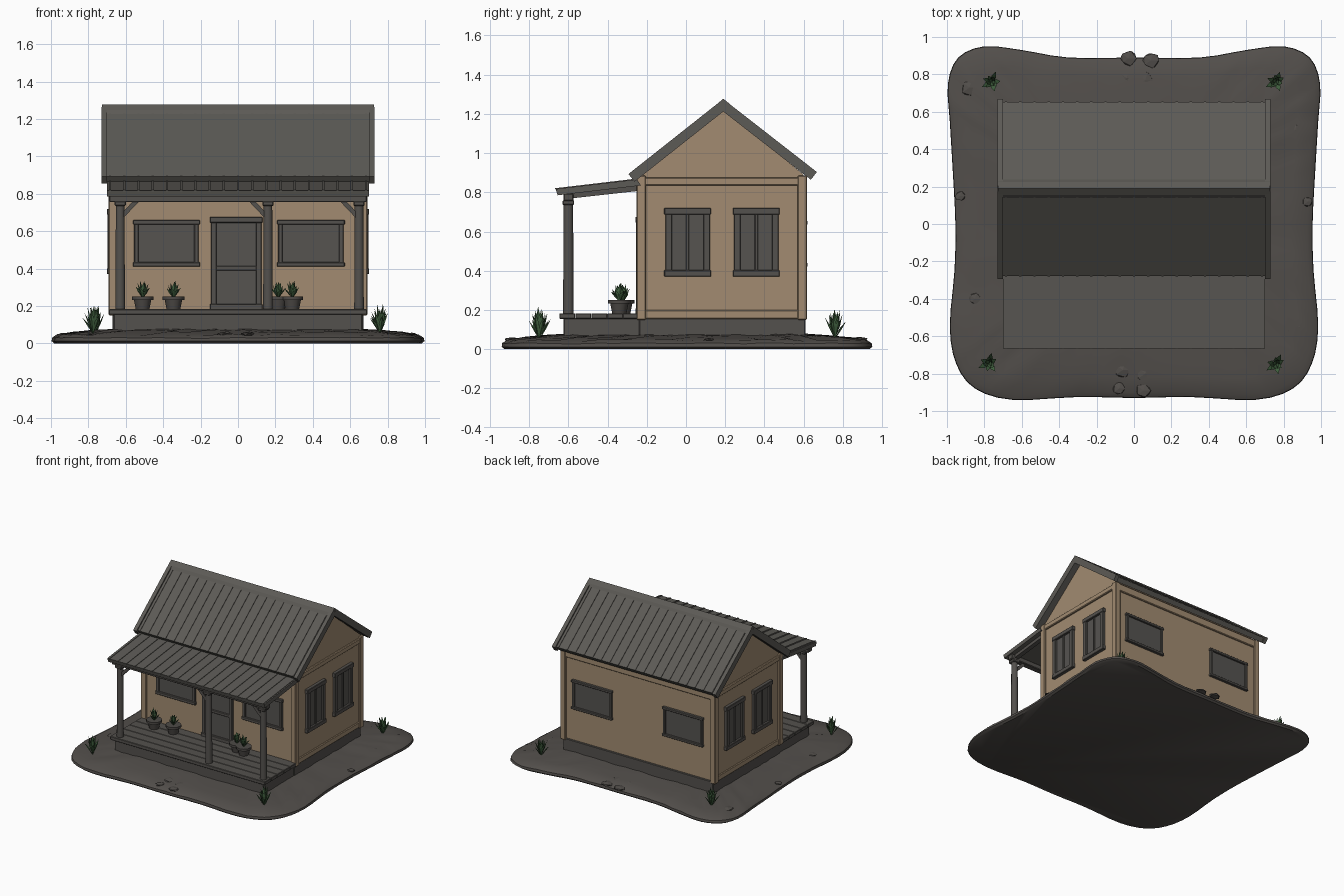
import bpy, bmesh, math, random
from mathutils import Vector, Matrix

if "Cube" in bpy.data.objects:
    bpy.data.objects.remove(bpy.data.objects["Cube"])
random.seed(4)

def mat(name, r, g, b):
    m = bpy.data.materials.new(name)
    m.diffuse_color = (r, g, b, 1)
    m.use_nodes = True
    m.node_tree.nodes["Principled BSDF"].inputs["Base Color"].default_value = m.diffuse_color
    return m

TAN = mat("tan_plank", .36, .26, .165)
WOOD = mat("grey_wood", .088, .082, .075)
ROOF = mat("roof_metal", .108, .103, .092)
EARTH = mat("dark_earth", .085, .077, .070)
GLASS = mat("window_grey", .092, .087, .081)
POT = mat("pot_clay", .075, .068, .062)
LEAF = mat("leaf_green", .055, .125, .052)

def finish(name, bm, m, smooth=False):
    bmesh.ops.recalc_face_normals(bm, faces=bm.faces)
    me = bpy.data.meshes.new(name)
    bm.to_mesh(me)
    bm.free()
    me.materials.append(m)
    o = bpy.data.objects.new(name, me)
    bpy.context.collection.objects.link(o)
    if smooth:
        bpy.ops.object.select_all(action='DESELECT')
        o.select_set(True)
        bpy.context.view_layer.objects.active = o
        bpy.ops.object.shade_smooth_by_angle(angle=math.radians(40))
    return o

def box(name, x, y, z, m, bev=.005):
    """Box from (min, max) ranges, softly bevelled."""
    bm = bmesh.new()
    bmesh.ops.create_cube(bm, size=1)
    for v in bm.verts:
        v.co = Vector([(a + b) / 2 + c * (b - a) for (a, b), c in zip((x, y, z), v.co)])
    if bev:
        bmesh.ops.bevel(bm, geom=bm.edges[:], offset=bev, segments=1, affect='EDGES')
    return finish(name, bm, m)

def beam(name, p, q, w, m, h=None):
    """Rectangular bar from p to q."""
    p, q = Vector(p), Vector(q)
    bm = bmesh.new()
    bmesh.ops.create_cube(bm, size=1)
    bmesh.ops.scale(bm, vec=(w, h or w, (q - p).length), verts=bm.verts)
    rot = (q - p).to_track_quat('Z', 'Y').to_matrix().to_4x4()
    bmesh.ops.transform(bm, matrix=Matrix.Translation((p + q) / 2) @ rot, verts=bm.verts)
    return finish(name, bm, m)

def extrude_x(name, prof, x0, x1, m):
    """Extrude a (y, z) profile along x."""
    bm = bmesh.new()
    a, b = [[bm.verts.new((x, y, z)) for y, z in prof] for x in (x0, x1)]
    bm.faces.new(a)
    bm.faces.new(b[::-1])
    for i in range(len(prof)):
        j = (i + 1) % len(prof)
        bm.faces.new((a[i], a[j], b[j], b[i]))
    return finish(name, bm, m)

# Ground slab: mirrored wavy outline, smoothed, stacked in rings
half = [(0, -.93), (.3, -.925), (.65, -.94), (.85, -.88), (.95, -.75), (.985, -.55), (.96, -.25),
        (.955, 0), (.97, .3), (.985, .55), (.995, .75), (.94, .89), (.8, .95), (.6, .93), (.35, .89), (0, .89)]
loop = [Vector(p) for p in half + [(-x, y) for x, y in half[-2:0:-1]]]
ring = []
for i in range(len(loop)):
    a, b, c, d = [loop[(i + k) % len(loop)] for k in (-1, 0, 1, 2)]
    for t in (0, .33, .67):
        ring.append(.5 * (2 * b + (c - a) * t + (2 * a - 5 * b + 4 * c - d) * t**2
                          + (3 * b - a - 3 * c + d) * t**3))
bm = bmesh.new()
prev = None
for s, z, n in ((.985, 0, 0), (1, .012, 0), (.997, .03, .003), (.97, .045, .005), (.88, .056, .008),
                (.78, .066, .007), (.66, .075, .004), (.4, .08, 0)):
    cur = [bm.verts.new((p.x * s, p.y * s, z + random.uniform(-n, n))) for p in ring]
    if prev:
        for i in range(len(cur)):
            j = (i + 1) % len(cur)
            bm.faces.new((prev[i], prev[j], cur[j], cur[i]))
    else:
        bm.faces.new(cur[::-1])
    prev = cur
bm.faces.new(prev)
finish("ground", bm, EARTH, True)

# House body with gables
box("foundation", (-.67, .67), (-.24, .61), (.05, .165), WOOD)
extrude_x("walls", [(-.235, .155), (.6, .155), (.6, .89), (.19, 1.225), (-.235, .88)], -.675, .675, TAN)
for sx in (-1, 1):
    for y in (-.228, .592):
        box("corner_board", sorted((sx * .645, sx * .692)), (y - .024, y + .024), (.15, .885), TAN)
    box("gable_band", sorted((sx * .67, sx * .69)), (-.24, .605), (.835, .875), TAN)
    box("sill_band", sorted((sx * .67, sx * .683)), (-.23, .595), (.155, .20), TAN)
for y in (-.238, .603):
    box("eave_band", (-.66, .66), (y - .01, y + .01), (.82, .88), TAN)

# Main roof, seams, ridge cap and gable edge boards
RIDGE, FRONT, BACK = (.19, 1.262), (-.278, .892), (.652, .902)
extrude_x("main_roof", [FRONT, RIDGE, BACK, (.63, .872), (.19, 1.22), (-.255, .862)], -.72, .72, ROOF)
extrude_x("ridge_cap", [(.14, 1.226), (.155, 1.248), (.19, 1.277), (.225, 1.25), (.238, 1.23), (.19, 1.24)],
          -.728, .728, ROOF)
for (ey, ez) in (FRONT, BACK):
    for i in range(19):
        x = -.684 + i * .076
        beam("roof_seam", (x, ey, ez), (x, *RIDGE), .012, ROOF, .008)
    for sx in (-1, 1):
        beam("gable_edge", (sx * .715, ey, ez - .018), (sx * .715, RIDGE[0], RIDGE[1] - .018), .03, ROOF, .05)

# Porch roof with seams and supporting beam
extrude_x("porch_roof", [(-.665, .817), (-.25, .866), (-.23, .835), (-.655, .785)], -.70, .70, ROOF)
for i in range(19):
    x = -.684 + i * .076
    beam("porch_seam", (x, -.667, .817), (x, -.26, .865), .012, ROOF, .008)
box("porch_beam", (-.69, .69), (-.625, -.575), (.755, .795), WOOD)
for x in (-.63, .647):
    beam("porch_rafter", (x, -.6, .785), (x, -.24, .825), .035, WOOD)

# Porch deck
box("porch_skirt", (-.665, .665), (-.625, -.23), (.05, .16), WOOD)
for i in range(5):
    y = -.645 + i * .081
    box("deck_board", (-.69, .69), (y, y + .08), (.155, .183), WOOD, .003)

# Round porch posts with diagonal braces
for x, dirs in ((-.63, (1,)), (.16, (-1,)), (.647, (-1,))):
    bm = bmesh.new()
    bmesh.ops.create_cone(bm, cap_ends=True, segments=10, radius1=.027, radius2=.024, depth=.6)
    bmesh.ops.translate(bm, vec=(x, -.6, .475), verts=bm.verts)
    finish("porch_post", bm, WOOD, True)
    box("post_cap", (x - .03, x + .03), (-.63, -.57), (.735, .76), WOOD)
    for d in dirs:
        beam("post_brace", (x, -.6, .67), (x + d * .09, -.6, .765), .024, WOOD)

def opening(kind, axis, side, u0, u1, z0, z1, fw, d=.018, bars=()):
    """Frame + pane on a wall: axis 'x' or 'y', side = wall plane, d signed outwards."""
    def part(n, a, b, c, e, dep, m):
        w = sorted((side - d * .3, side + d * dep))
        if axis == 'y':
            box(n, (a, b), w, (c, e), m, .003)
        else:
            box(n, w, (a, b), (c, e), m, .003)
    part(kind + "_pane", u0 + .005, u1 - .005, z0 + .005, z1 - .005, .35, GLASS)
    for a in (u0, u1 - fw):
        part(kind + "_jamb", a, a + fw, z0, z1, 1, WOOD)
    for c in (z0, z1 - fw):
        part(kind + "_rail", u0 - .006, u1 + .006, c, c + fw, 1.15, WOOD)
    for h in bars:
        c = z0 + (z1 - z0) * h
        part(kind + "_crossbar", u0, u1, c - .012, c + .012, .8, WOOD)
    return part

# Windows on all four walls and the front door
for a, b in ((-.555, -.21), (.215, .565)):
    opening("front_window", 'y', -.235, a, b, .41, .66, .024, -.018)
for a, b in ((-.575, -.225), (.235, .585)):
    opening("back_window", 'y', .6, a, b, .42, .655, .02)
for sx in (-1, 1):
    for a, b in ((-.105, .122), (.245, .472)):
        p = opening("side_window", 'x', sx * .675, a, b, .37, .72, .033, sx * .022)
        p("window_mullion", (a + b) / 2 - .008, (a + b) / 2 + .008, .37, .71, .7, WOOD)
opening("door", 'y', -.235, -.145, .125, .18, .675, .03, -.02, (.45,))

def plant(x, y, z, h, r, n):
    """Tuft of pointed leaves."""
    bm = bmesh.new()
    for i in range(n):
        a = i * 2.4 + random.uniform(-.3, .3)
        lean = .25 + .75 * (i / n)
        out = Vector((math.cos(a), math.sin(a), 0)) * r * lean
        tip = out + Vector((0, 0, h * (1.08 - .6 * lean) * random.uniform(.85, 1.1)))
        side = Vector((-math.sin(a), math.cos(a), 0)) * .014
        mid = out * .5 + Vector((0, 0, tip.z * .55))
        base, fold = Vector((0, 0, -.01)), mid - out.normalized() * -.008
        v = [bm.verts.new(c + Vector((x, y, z))) for c in (base, mid + side, tip, mid - side, fold)]
        for f in ((0, 1, 4), (1, 2, 4), (2, 3, 4), (3, 0, 4), (0, 3, 1), (1, 3, 2)):
            bm.faces.new([v[k] for k in f])
    finish("leaf_tuft", bm, LEAF)

# Corner plants and potted plants
for x, y in ((-.76, .76), (.76, .76), (-.775, -.745), (.76, -.75)):
    plant(x, y, .06, .16, .065, 13)
for x, y in ((-.51, -.34), (-.345, -.33), (.215, -.32), (.29, -.34)):
    bm = bmesh.new()
    for r1, r2, z0, z1 in ((.036, .047, .18, .235), (.058, .058, .232, .25)):
        g = bmesh.ops.create_cone(bm, cap_ends=True, segments=12, radius1=r1, radius2=r2, depth=z1 - z0)
        bmesh.ops.translate(bm, vec=(x, y, (z0 + z1) / 2), verts=g['verts'])
    finish("flower_pot", bm, POT, True)
    plant(x, y, .25, .09, .055, 11)

# Flat stones on the path and scattered around the yard
spots = [(-.03, .885, .045), (.09, .875, .05), (-.04, .78, .05), (.06, .77, .05), (-.06, -.78, .05),
         (.06, -.8, .05), (-.08, -.88, .04), (.05, -.89, .045), (-.88, .73, .05), (.85, -.55, .04),
         (-.93, .15, .03), (.93, .12, .03), (-.85, -.4, .035), (.86, .5, .035), (-.4, -.82, .03), (.42, -.82, .03)]
for x, y, r in spots:
    bm = bmesh.new()
    bmesh.ops.create_icosphere(bm, subdivisions=1, radius=r)
    for v in bm.verts:
        v.co *= random.uniform(.8, 1.1)
        v.co = Vector((v.co.x + x, v.co.y + y, v.co.z * .28 + .05))
    finish("stone", bm, EARTH)
